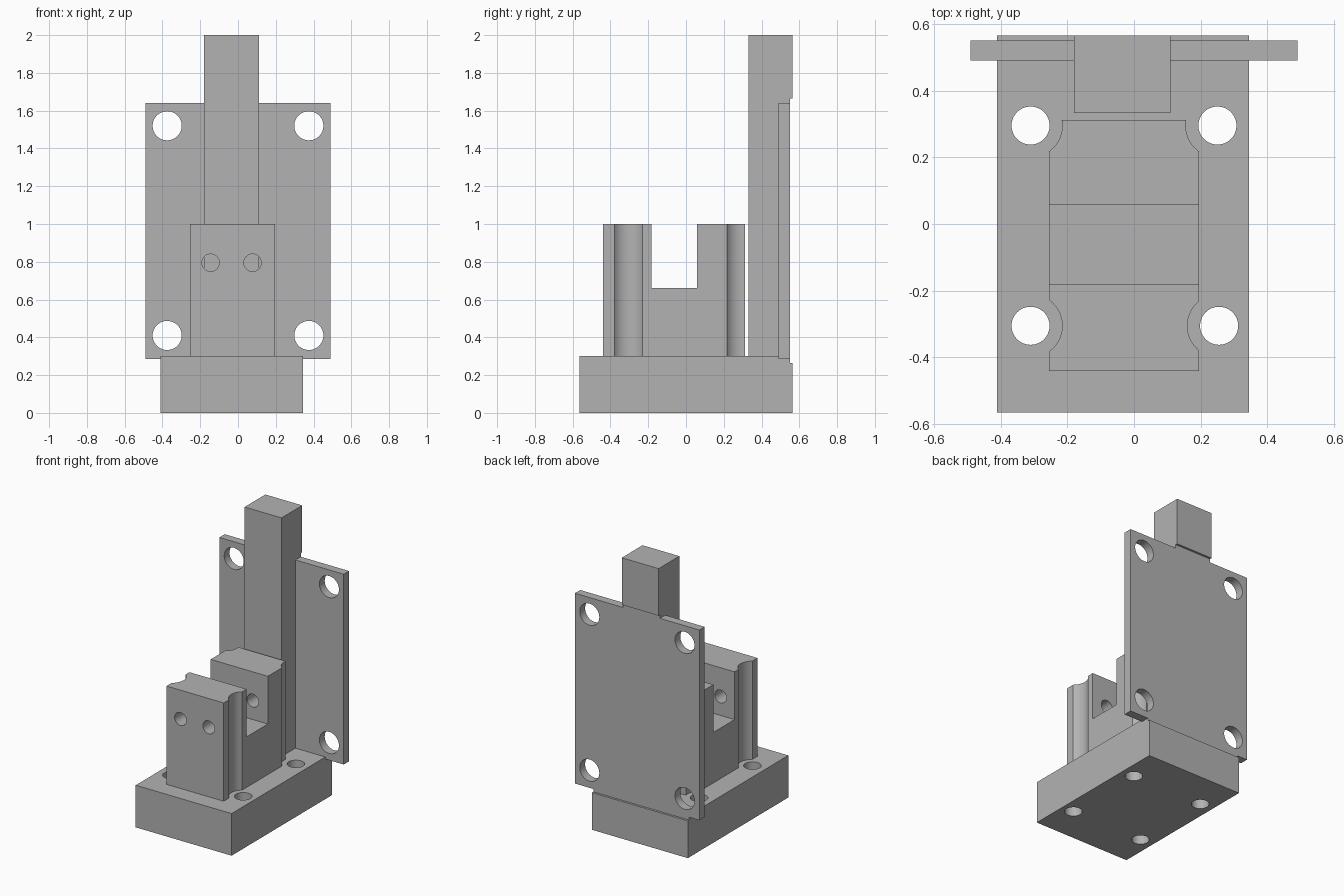
import bpy

if "Cube" in bpy.data.objects:
    bpy.data.objects.remove(bpy.data.objects["Cube"], do_unlink=True)

grey = bpy.data.materials.new("plain_grey")
grey.use_nodes = True
grey.diffuse_color = (0.45, 0.45, 0.45, 1)
grey.node_tree.nodes["Principled BSDF"].inputs["Base Color"].default_value = (0.45, 0.45, 0.45, 1)


def box(name, x, y, z):
    """Box given by its (low, high) extents on each axis."""
    bpy.ops.mesh.primitive_cube_add(size=1)
    ob = bpy.context.object
    ob.name = name
    ob.location = [(a + b) / 2 for a, b in (x, y, z)]
    ob.scale = [b - a for a, b in (x, y, z)]
    bpy.ops.object.transform_apply(location=True, rotation=False, scale=True)
    ob.data.materials.append(grey)
    return ob


def rod(location, radius, depth, along_y=False):
    """Cylinder used as a drill."""
    bpy.ops.mesh.primitive_cylinder_add(
        vertices=48, radius=radius, depth=depth, location=location,
        rotation=(1.570796 if along_y else 0, 0, 0))
    ob = bpy.context.object
    ob.name = "drill"
    bpy.ops.object.transform_apply(location=True, rotation=True, scale=True)
    ob.data.materials.append(grey)
    return ob


def cut(target, cutters):
    """Subtract each cutter from the target, then discard it."""
    for cutter in cutters:
        cutter.hide_render = True
        mod = target.modifiers.new("cut", "BOOLEAN")
        mod.operation = "DIFFERENCE"
        mod.solver = "EXACT"
        mod.object = cutter
        bpy.context.view_layer.objects.active = target
        bpy.ops.object.modifier_apply(modifier=mod.name)
        bpy.data.objects.remove(cutter, do_unlink=True)


def finish(ob):
    bpy.ops.object.select_all(action="DESELECT")
    ob.select_set(True)
    bpy.context.view_layer.objects.active = ob
    bpy.ops.object.shade_smooth_by_angle(angle=0.52)


PLATE = ((-0.49, 0.49), (0.49, 0.55), (0.285, 1.64))
BOLTS = [(-0.31, 0.295), (0.25, 0.295), (-0.31, -0.305), (0.255, -0.305)]


def plate_seat():
    """Slot for the plate and the shallow relief behind it."""
    return [box("slot", *PLATE),
            box("relief", (-1, 1), (0.55, 0.7), (0.265, 1.665))]


# Base block with four bolt holes
base = box("base", (-0.41, 0.345), (-0.565, 0.565), (0, 0.3))
cut(base, plate_seat() + [rod((x, y, 0.15), 0.057, 0.5) for x, y in BOLTS])

# Column
column = box("column", (-0.18, 0.11), (0.332, 0.565), (0.3, 2))
cut(column, plate_seat())

# Back plate with four corner holes
plate = box("back_plate", *PLATE)
cut(plate, [rod((x, 0.52, z), 0.077, 0.3, True)
            for x in (-0.375, 0.375) for z in (0.41, 1.52)])

# Clevis block: open slot, bolt-head clearances and two pin holes
clevis = box("clevis_block", (-0.255, 0.195), (-0.44, 0.312), (0.3, 1))
cut(clevis, [box("gap", (-1, 1), (-0.182, 0.057), (0.66, 1.2))]
    + [rod((x, y, 0.65), 0.095, 1.2) for x, y in BOLTS]
    + [rod((x, 0, 0.795), 0.046, 1.5, True) for x in (-0.145, 0.077)])

for part in (base, column, plate, clevis):
    finish(part)
